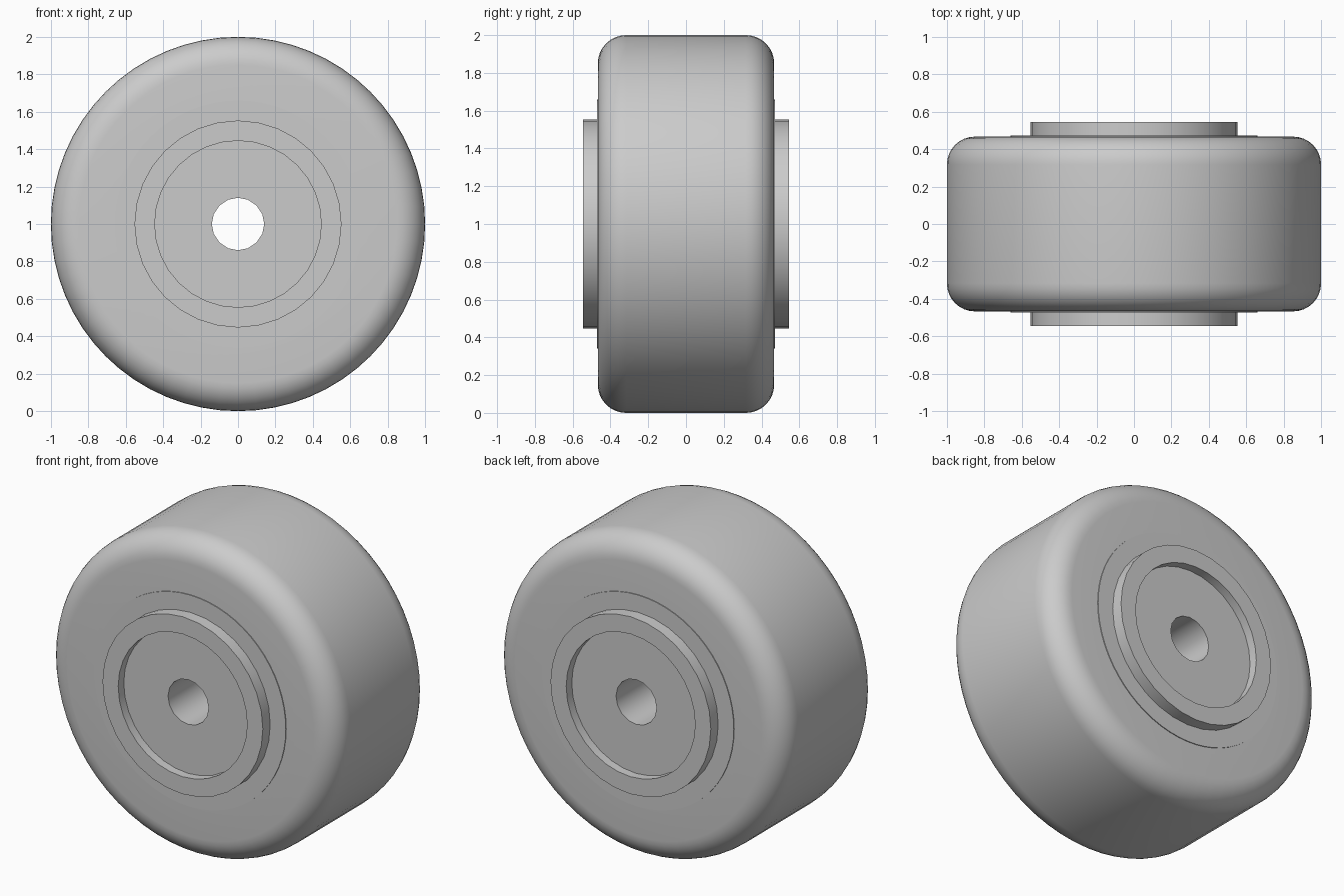
import bpy, bmesh, math
from mathutils import Vector, Matrix

cube = bpy.data.objects.get("Cube")
if cube:
    bpy.data.objects.remove(cube, do_unlink=True)

grey = bpy.data.materials.new("plain grey")
grey.use_nodes = True
grey.diffuse_color = (0.6, 0.6, 0.6, 1)
grey.node_tree.nodes["Principled BSDF"].inputs["Base Color"].default_value = (0.6, 0.6, 0.6, 1)


def ring_part(name, half_profile, sides, bore_sides=None):
    """Lathe a (radius, y) half profile, mirrored front to back, around the axle."""
    profile = half_profile + [(r, -y) for r, y in reversed(half_profile)]
    bm = bmesh.new()
    rings = []
    for r, y in profile:
        n = bore_sides if bore_sides and (r, abs(y)) == half_profile[0] else sides
        rings.append([bm.verts.new((r * math.sin(math.tau * i / n), y,
                                    1 + r * math.cos(math.tau * i / n))) for i in range(n)])
    for a, b in zip(rings, rings[1:] + rings[:1]):
        if len(a) == len(b):
            for i in range(len(a)):
                j = (i + 1) % len(a)
                bm.faces.new((a[i], a[j], b[j], b[i]))
        else:
            # join a coarse bore to a finer ring
            few, many = sorted((a, b), key=len)
            k = len(many) // len(few)
            for i, v in enumerate(few):
                fan = [many[(i * k + s) % len(many)] for s in range(k + 1)]
                bm.faces.new([v] + fan + [few[(i + 1) % len(few)]])
    bmesh.ops.recalc_face_normals(bm, faces=bm.faces)
    mesh = bpy.data.meshes.new(name)
    bm.to_mesh(mesh)
    bm.free()
    mesh.materials.append(grey)
    obj = bpy.data.objects.new(name, mesh)
    bpy.context.collection.objects.link(obj)
    bpy.ops.object.select_all(action="DESELECT")
    obj.select_set(True)
    bpy.context.view_layer.objects.active = obj
    bpy.ops.object.shade_smooth_by_angle(angle=math.radians(35))
    return obj


# Tyre with rounded shoulders
width, shoulder = 0.467, 0.15
arc = [(1 - shoulder + shoulder * math.sin(t), width - shoulder + shoulder * math.cos(t))
       for t in (math.pi / 2 * i / 8 for i in range(9))]
ring_part("tyre", [(0.5, width)] + arc, 64)

# Thin side disc standing just proud of the tyre
ring_part("side_disc", [(0.5, 0.472), (0.66, 0.472)], 64)

# Hub with raised rim, recessed face and axle bore
ring_part("hub", [(0.14, 0.49), (0.445, 0.49), (0.445, 0.545), (0.553, 0.545)], 32, 16)
